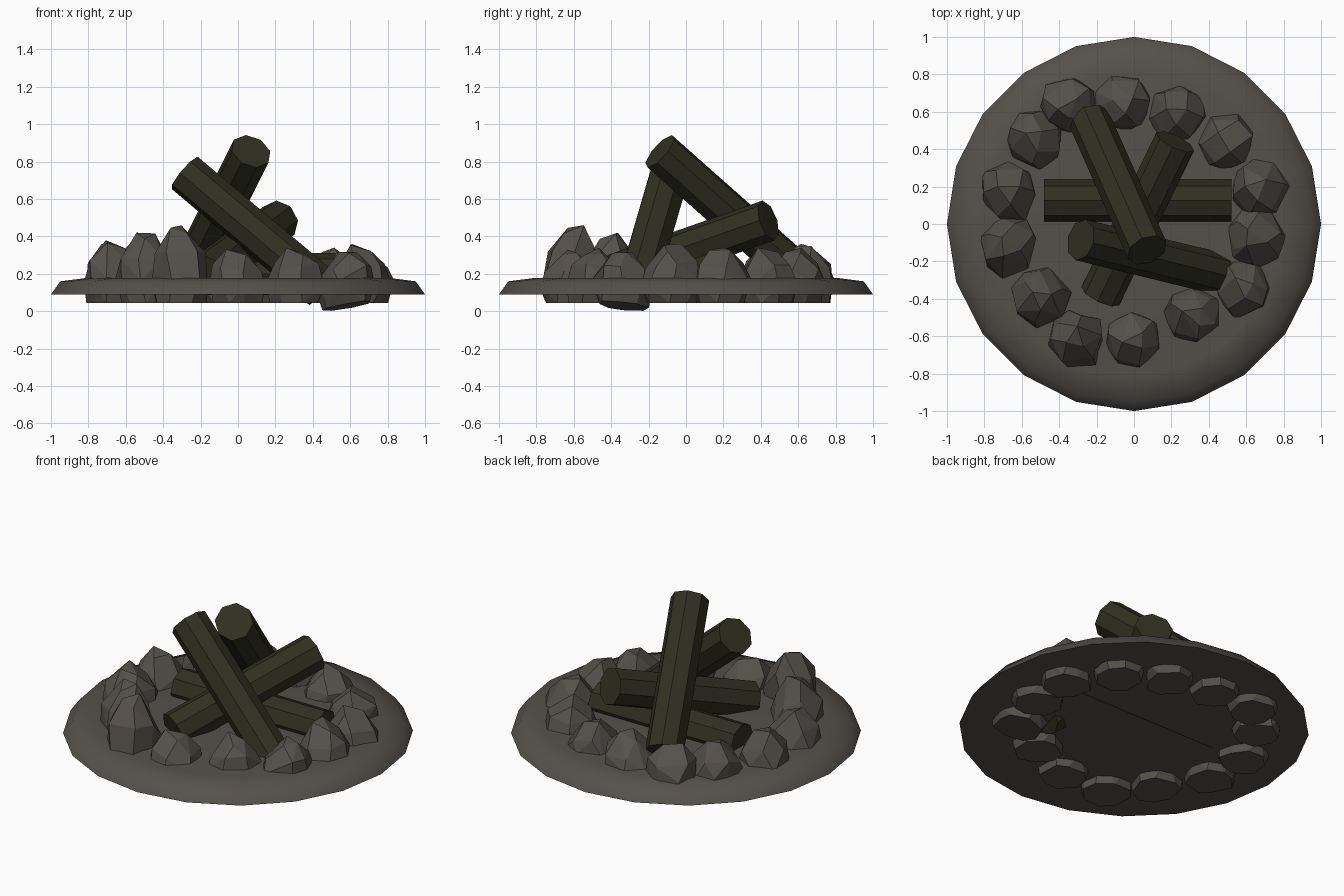
import bpy, bmesh, math, random
from mathutils import Vector

random.seed(11)
cube = bpy.data.objects.get("Cube")
if cube:
    bpy.data.objects.remove(cube, do_unlink=True)


def material(name, rgb):
    m = bpy.data.materials.new(name)
    m.use_nodes = True
    m.diffuse_color = (*rgb, 1)
    m.node_tree.nodes["Principled BSDF"].inputs["Base Color"].default_value = (*rgb, 1)
    return m


STONE = material("warm grey stone", (0.09, 0.08, 0.07))
WOOD = material("dark olive wood", (0.029, 0.029, 0.015))


def add_object(name, bm, mat):
    bmesh.ops.recalc_face_normals(bm, faces=bm.faces)
    mesh = bpy.data.meshes.new(name)
    bm.to_mesh(mesh)
    bm.free()
    mesh.materials.append(mat)
    obj = bpy.data.objects.new(name, mesh)
    bpy.context.collection.objects.link(obj)
    return obj


# Ground disc: a shallow bevelled mound with a flat underside
def ground_disc(sides=20):
    bm = bmesh.new()
    rings = []
    for radius, z in [(1, 0.09), (0.95, 0.16), (0.81, 0.178)]:
        angles = [2 * math.pi * i / sides for i in range(sides)]
        rings.append([bm.verts.new((radius * math.cos(a), radius * math.sin(a), z)) for a in angles])
    bm.faces.new(rings[0])
    for low, high in zip(rings, rings[1:]):
        for i in range(sides):
            j = (i + 1) % sides
            bm.faces.new((low[i], low[j], high[j], high[i]))
    bm.faces.new(rings[-1])
    obj = add_object("ground_disc", bm, STONE)
    bpy.ops.object.select_all(action="DESELECT")
    obj.select_set(True)
    bpy.context.view_layer.objects.active = obj
    bpy.ops.object.shade_smooth_by_angle(angle=math.radians(60))


# Stone: faceted hull of a few irregular rings, flat underneath
def stone(name, x, y, top, size=0.165, bottom=0.045, tilt=0.0):
    bm = bmesh.new()
    outward = Vector((x, y)).normalized()
    height = top - bottom
    turn = random.uniform(0, math.pi)
    for level, spread, count in [(0, 0.84, 8), (0.42, 1.0, 7), (0.72, 0.84, 6), (1, 0.38, 3)]:
        turn += 0.4
        for i in range(count):
            a = turn + 2 * math.pi * (i + random.uniform(-0.2, 0.2)) / count
            r = size * spread * random.uniform(0.88, 1.08)
            offset = Vector((r * math.cos(a), r * math.sin(a)))
            drop = random.uniform(0, 0.14) if level and i else 0
            z = bottom + height * (level - drop) + tilt * offset.dot(outward)
            bm.verts.new((x + offset.x, y + offset.y, z))
    hull = bmesh.ops.convex_hull(bm, input=bm.verts)
    loose = set(hull["geom_interior"] + hull["geom_unused"])
    bmesh.ops.delete(bm, geom=[v for v in loose if isinstance(v, bmesh.types.BMVert)], context="VERTS")
    bmesh.ops.dissolve_limit(bm, angle_limit=math.radians(9), verts=bm.verts, edges=bm.edges)
    add_object(name, bm, STONE)


# Log: eight-sided bar between two end points
def log(name, start, end, radius=0.112):
    start, end = Vector(start), Vector(end)
    axis = end - start
    bm = bmesh.new()
    bmesh.ops.create_cone(bm, cap_ends=True, segments=8, radius1=radius, radius2=radius, depth=axis.length)
    matrix = axis.to_track_quat("Z", "Y").to_matrix().to_4x4()
    matrix.translation = (start + end) / 2
    bm.transform(matrix)
    add_object(name, bm, WOOD)


ground_disc()

# Ring of stones: position and top height
ring = [
    (-0.35, 0.63, 0.36), (-0.06, 0.65, 0.35), (0.23, 0.59, 0.34), (0.49, 0.44, 0.34),
    (0.66, 0.19, 0.34), (0.65, -0.08, 0.36), (0.31, -0.49, 0.34), (0, -0.62, 0.33),
    (-0.31, -0.61, 0.46), (-0.5, -0.4, 0.42), (-0.67, -0.12, 0.38), (-0.67, 0.17, 0.36),
    (-0.53, 0.45, 0.36),
]
for number, (x, y, top) in enumerate(ring, 1):
    stone(f"stone_{number}", x, y, top)
stone("sunken_stone", 0.58, -0.34, 0.33, bottom=0.028, tilt=0.2)

# Stacked logs
log("lying_log", (-0.48, 0.125, 0.2), (0.52, 0.125, 0.2))
log("tall_log", (-0.24, 0.56, 0.235), (0.07, -0.14, 0.855))
log("front_log", (0.45, -0.265, 0.12), (-0.285, -0.085, 0.74))
log("rear_log", (-0.18, -0.385, 0.195), (0.22, 0.44, 0.485))
